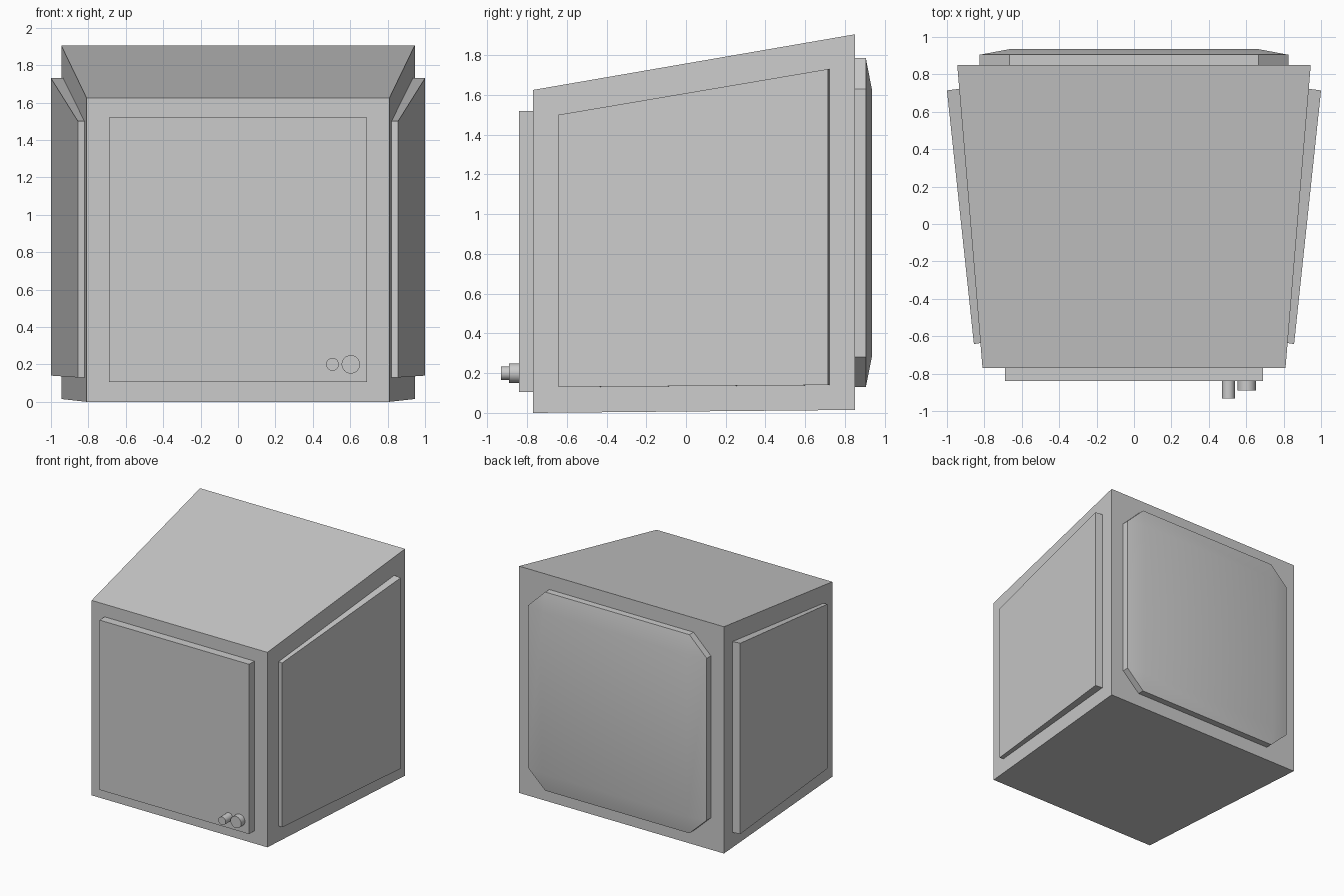
import bpy, bmesh, math

if "Cube" in bpy.data.objects:
    bpy.data.objects.remove(bpy.data.objects["Cube"])


def loft(name, rings):
    """Skin matching rings of points and cap both ends."""
    bm = bmesh.new()
    loops = [[bm.verts.new(p) for p in ring] for ring in rings]
    n = len(loops[0])
    for a, b in zip(loops, loops[1:]):
        for i in range(n):
            j = (i + 1) % n
            bm.faces.new((a[i], a[j], b[j], b[i]))
    bm.faces.new(loops[0])
    bm.faces.new(loops[-1])
    bmesh.ops.recalc_face_normals(bm, faces=bm.faces)
    mesh = bpy.data.meshes.new(name)
    bm.to_mesh(mesh)
    bm.free()
    obj = bpy.data.objects.new(name, mesh)
    bpy.context.collection.objects.link(obj)
    return obj


def smooth(obj, degrees=30):
    bpy.ops.object.select_all(action='DESELECT')
    obj.select_set(True)
    bpy.context.view_layer.objects.active = obj
    bpy.ops.object.shade_smooth_by_angle(angle=math.radians(degrees))


def rect(x, y, z0, z1):
    return [(-x, y, z0), (x, y, z0), (x, y, z1), (-x, y, z1)]


# Tapered cabinet with a sloping top
loft("cabinet", [rect(0.81, -0.77, 0.0, 1.625), rect(0.945, 0.85, 0.015, 1.905)])

# Front panel
loft("front_panel", [rect(0.69, -0.84, 0.105, 1.52), rect(0.69, -0.77, 0.105, 1.52)])

# Side panels, slightly wedge shaped
for side, s in (("right", 1), ("left", -1)):
    inner = [(0.82, -0.636, 0.13, 1.50), (0.934, 0.723, 0.14, 1.73)]
    outer = [(0.856, -0.642, 0.13, 1.50), (1.0, 0.714, 0.14, 1.73)]
    rings = []
    for (fx, fy, fz0, fz1), (bx, by, bz0, bz1) in (inner, outer):
        rings.append([(s * fx, fy, fz0), (s * bx, by, bz0),
                      (s * bx, by, bz1), (s * fx, fy, fz1)])
    loft(side + "_panel", rings)


# Back panel: cut-corner slab with a pillowed face
X, CX, Z0, CZ0, CZ1, Z1 = 0.825, 0.665, 0.13, 0.28, 1.63, 1.785


def octagon(y):
    return [(x, y, z) for x, z in (
        (-CX, Z0), (CX, Z0), (X, CZ0), (X, CZ1),
        (CX, Z1), (-CX, Z1), (-X, CZ1), (-X, CZ0))]


# Each face corner serves both ends of its cut corner
face = [(x, 0.935, z) for x, z in (
    (-CX, CZ0), (CX, CZ0), (CX, CZ0), (CX, CZ1),
    (CX, CZ1), (-CX, CZ1), (-CX, CZ1), (-CX, CZ0))]
back = loft("back_panel", [octagon(0.85), octagon(0.905), face])
bm = bmesh.new()
bm.from_mesh(back.data)
bmesh.ops.remove_doubles(bm, verts=bm.verts, dist=0.0001)
bmesh.ops.recalc_face_normals(bm, faces=bm.faces)
bm.to_mesh(back.data)
bm.free()
smooth(back)

# Two control knobs
for name, x, r, y in (("small_knob", 0.505, 0.034, -0.932),
                      ("large_knob", 0.603, 0.049, -0.89)):
    bpy.ops.mesh.primitive_cylinder_add(
        vertices=32, radius=r, depth=-0.84 - y,
        location=(x, (y - 0.84) / 2, 0.2), rotation=(math.pi / 2, 0, 0))
    knob = bpy.context.object
    knob.name = name
    smooth(knob)
